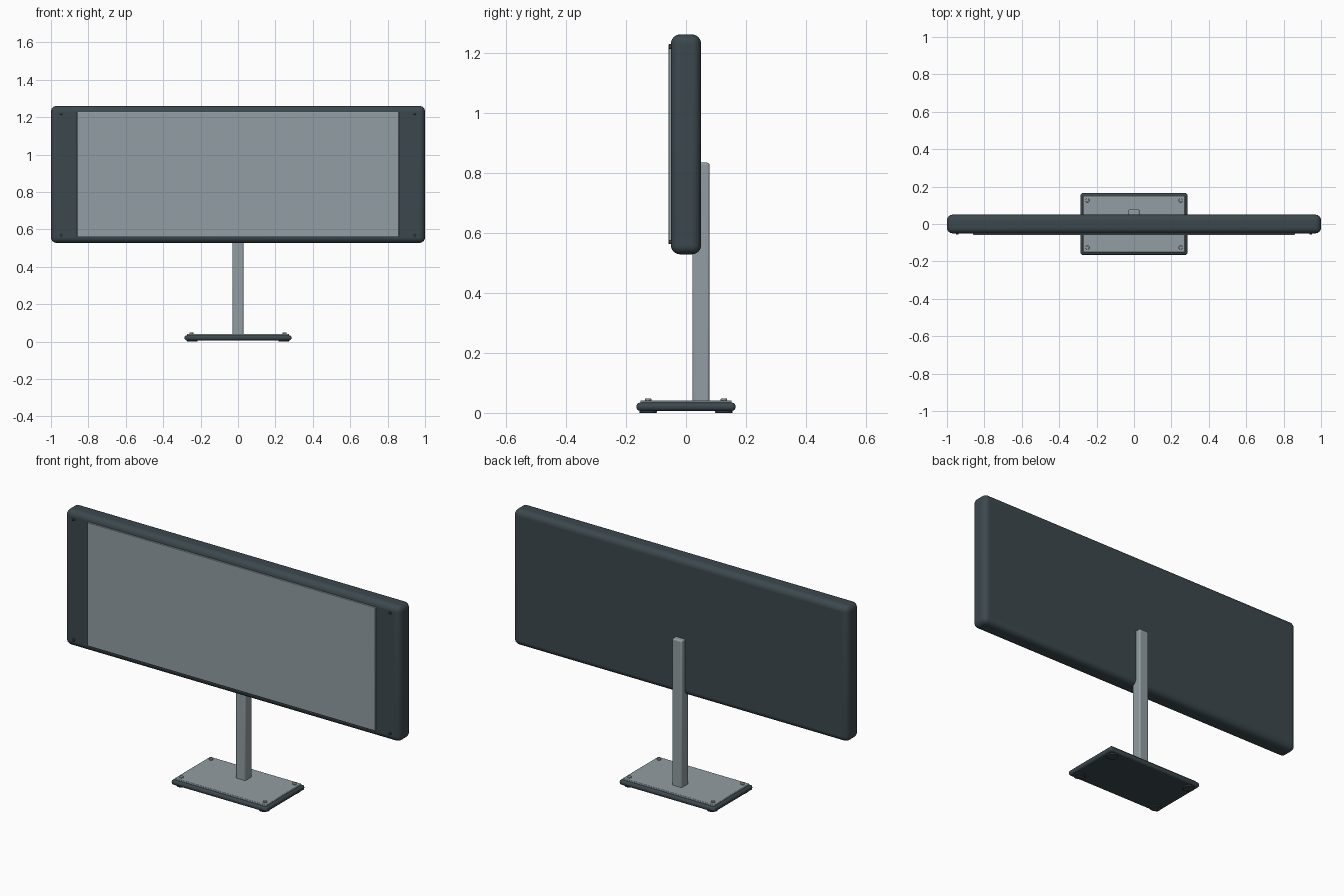
import bpy
import math

if "Cube" in bpy.data.objects:
    bpy.data.objects.remove(bpy.data.objects["Cube"])


def material(name, color):
    m = bpy.data.materials.new(name)
    m.diffuse_color = (*color, 1)
    m.use_nodes = True
    m.node_tree.nodes["Principled BSDF"].inputs["Base Color"].default_value = m.diffuse_color
    return m


DARK = material("dark_slate", (0.045, 0.065, 0.075))
LIGHT = material("grey_metal", (0.29, 0.34, 0.36))


def finish(ob, name, mat, bevel, segments):
    ob.name = name
    ob.data.materials.append(mat)
    if bevel:
        mod = ob.modifiers.new("bevel", 'BEVEL')
        mod.width, mod.segments = bevel, segments
        mod.limit_method = 'ANGLE'
    bpy.ops.object.shade_smooth_by_angle(angle=math.radians(35))
    return ob


def box(name, x, y, z, mat, bevel=0.0, segments=3):
    """Box from (min, max) ranges on each axis."""
    bpy.ops.mesh.primitive_cube_add(size=1, location=[sum(r) / 2 for r in (x, y, z)])
    ob = bpy.context.object
    ob.scale = [r[1] - r[0] for r in (x, y, z)]
    bpy.ops.object.transform_apply(location=False, rotation=False, scale=True)
    return finish(ob, name, mat, bevel, segments)


def disc(name, loc, radius, depth, mat, tilt=0.0, bevel=0.002):
    bpy.ops.mesh.primitive_cylinder_add(vertices=24, radius=radius, depth=depth,
                                        location=loc, rotation=(tilt, 0, 0))
    return finish(bpy.context.object, name, mat, bevel, 2)


# Display housing and raised screen panel
box("housing", (-1, 1), (-0.05, 0.05), (0.528, 1.26), DARK, 0.03, 6)
box("screen", (-0.86, 0.86), (-0.058, -0.04), (0.562, 1.228), LIGHT, 0.002, 2)

# Upright post behind the display
box("post", (-0.029, 0.029), (0.021, 0.078), (0.035, 0.833), LIGHT, 0.007, 3)

# Base slab with top plate
box("base", (-0.286, 0.286), (-0.165, 0.165), (0.007, 0.034), DARK, 0.012, 5)
box("base_plate", (-0.272, 0.272), (-0.152, 0.152), (0.03, 0.042), LIGHT, 0.003, 2)

# Corner screws and rubber feet
for sx in (-1, 1):
    for s in (-1, 1):
        disc("base_screw", (sx * 0.249, s * 0.126, 0.043), 0.0105, 0.011, LIGHT)
        disc("foot", (sx * 0.245, s * 0.126, 0.006), 0.029, 0.012, DARK)
        disc("housing_screw", (sx * 0.945, -0.052, 0.894 + s * 0.325), 0.007, 0.01,
             DARK, math.pi / 2)
